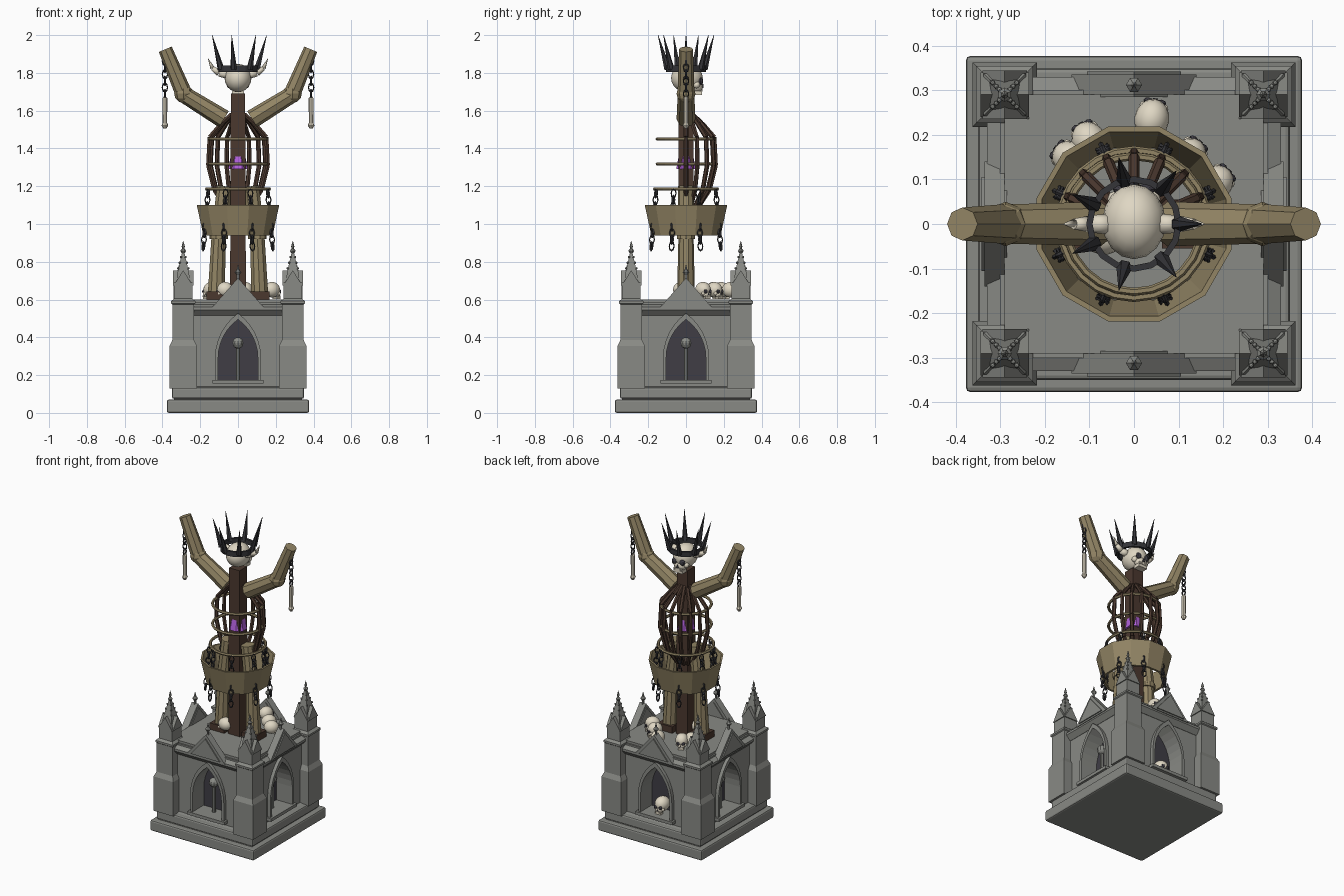
import bpy, bmesh, math
from math import pi, cos, sin, radians
from mathutils import Matrix, Vector

if "Cube" in bpy.data.objects:
    bpy.data.objects.remove(bpy.data.objects["Cube"])

I = Matrix.Identity(4)
T = lambda x, y, z: Matrix.Translation((x, y, z))
RZ = lambda a: Matrix.Rotation(a, 4, 'Z')
S = lambda x, y, z: Matrix.Diagonal((x, y, z, 1))
COL = dict(stone=(.25, .255, .235), dark=(.05, .047, .06), olive=(.29, .235, .13), wood=(.07, .04, .028),
           iron=(.035, .035, .04), bone=(.74, .68, .55), glow=(.45, .12, .72))
MAT = {}
for k, c in COL.items():
    MAT[k] = bpy.data.materials.new(k)
    MAT[k].diffuse_color = (*c, 1)


def finish(bm, name, mat, smooth=False, bevel=0):
    bmesh.ops.recalc_face_normals(bm, faces=bm.faces)
    me = bpy.data.meshes.new(name)
    bm.to_mesh(me)
    bm.free()
    ob = bpy.data.objects.new(name, me)
    bpy.context.collection.objects.link(ob)
    me.materials.append(MAT[mat])
    if smooth:
        for p in me.polygons:
            p.use_smooth = True
    if bevel:
        m = ob.modifiers.new('bevel', 'BEVEL')
        m.width, m.segments = bevel, 2
    return ob


def lathe(bm, prof, n, M=I, closed=False, off=0.0):
    rings = [[bm.verts.new(M @ Vector((r * cos(off + 2 * pi * i / n), r * sin(off + 2 * pi * i / n), z)))
              for i in range(n)] for r, z in prof]
    for a, b in zip(rings, rings[1:] + (rings[:1] if closed else [])):
        for i in range(n):
            j = (i + 1) % n
            bm.faces.new((a[i], a[j], b[j], b[i]))
    if not closed:
        bm.faces.new(rings[0])
        bm.faces.new(rings[-1])


def square(bm, prof, M=I):
    lathe(bm, [(h * math.sqrt(2), z) for h, z in prof], 4, M, off=pi / 4)


def tube(bm, a, b, r1, r2, n=8, off=0.0):
    a, b = Vector(a), Vector(b)
    d = b - a
    lathe(bm, [(r1, 0), (r2, d.length)], n, Matrix.Translation(a) @ d.to_track_quat('Z', 'Y').to_matrix().to_4x4(), off=off)


def box(bm, c, s, M=I):
    bmesh.ops.create_cube(bm, size=1, matrix=M @ T(*c) @ S(*s))


def ball(bm, c, r, M=I, u=8, v=6, s=(1, 1, 1)):
    bmesh.ops.create_uvsphere(bm, u_segments=u, v_segments=v, radius=r, matrix=M @ T(*c) @ S(*s))


def prism(bm, pts, y0, y1, M=I):
    a, b = [[bm.verts.new(M @ Vector((x, y, z))) for x, z in pts] for y in (y0, y1)]
    bm.faces.new(a)
    bm.faces.new(b)
    for i in range(len(pts)):
        j = (i + 1) % len(pts)
        bm.faces.new((a[i], a[j], b[j], b[i]))


def ring(bm, R, r, n, M=I, m=6):
    lathe(bm, [(R + r * cos(2 * pi * k / m), r * sin(2 * pi * k / m)) for k in range(m)], n, M, closed=True)


def chain(bm, a, b, n):
    a, b = Vector(a), Vector(b)
    q = (b - a).to_track_quat('Z', 'Y').to_matrix().to_4x4()
    h = (b - a).length / n * .66
    for i in range(n):
        M = Matrix.Translation(a.lerp(b, (i + .5) / n)) @ q @ RZ(i * pi / 2) @ Matrix.Rotation(pi / 2, 4, 'X')
        ring(bm, h, h * .24, 8, M @ S(.6, 1, 1), 4)


def arch(w, z0, zs, n=6):
    """Pointed arch outline, right foot over the apex to the left foot."""
    R, top = 2.4 * w, math.acos(1.4 / 2.4)
    right = [(w - R + R * cos(top * i / n), zs + R * sin(top * i / n)) for i in range(n + 1)]
    return [(w, z0)] + right + [(-x, z) for x, z in right[-2::-1]] + [(-w, z0)]


def skull(name, x, y, z, r, yaw):
    """Skull facing +y before the yaw turn."""
    M = T(x, y, z) @ RZ(yaw) @ S(r, r, r)
    bm = bmesh.new()
    ball(bm, (0, 0, .1), 1, M, 16, 10, (.95, 1.12, 1))
    ball(bm, (0, .72, -.5), .55, M, 10, 6, (1.1, .75, .8))
    for i in (-1, 1):
        ball(bm, (.55 * i, .68, -.38), .25, M)
    finish(bm, name, 'bone', True)
    bm = bmesh.new()
    box(bm, (0, .75, -.95), (.85, .6, .28), M)
    for i in range(6):
        box(bm, ((i - 2.5) * .14, 1.06, -.76), (.11, .1, .2), M)
    finish(bm, name + '_jaw', 'bone')
    bm = bmesh.new()
    for i in (-1, 1):
        ball(bm, (.36 * i, .96, -.12), .27, M, s=(1, .7, 1))
    prism(bm, [(-.13, -.6), (.13, -.6), (0, -.3)], .9, 1.16, M)
    finish(bm, name + '_sockets', 'dark')


# stepped plinth
for nm, h, z0, z1 in (('plinth', .377, 0, .07), ('plinth_step', .35, .075, .135)):
    bm = bmesh.new()
    box(bm, (0, 0, (z0 + z1) / 2), (2 * h, 2 * h, z1 - z0))
    finish(bm, nm, 'stone', bevel=.01)

# shrine core and terrace
bm = bmesh.new()
square(bm, [(.34, .06), (.34, .13), (.3, .14), (.3, .175), (.2, .175), (.2, .52), (.29, .52), (.29, .6)])
finish(bm, 'shrine_core', 'stone')

# four niche walls: wall panel, arch moulding, gable, finial, mullion
SIDES = [('front', 0), ('right', pi / 2), ('back', pi), ('left', -pi / 2)]
for side, a in SIDES:
    M = RZ(a)
    bm = bmesh.new()
    inner = arch(.105, .175, .29)
    prism(bm, [(-.3, .175), (-.3, .585), (.3, .585), (.3, .175)] + inner, -.3, -.2, M)
    finish(bm, side + '_wall', 'stone')
    bm = bmesh.new()
    prism(bm, arch(.122, .175, .29) + inner[::-1], -.322, -.29, M)
    box(bm, (0, -.315, .165), (.27, .04, .02), M)
    finish(bm, side + '_arch_moulding', 'stone')
    bm = bmesh.new()
    prism(bm, [(-.296, .515), (-.302, .515), (-.33, .545), (-.33, .56), (-.296, .575)], -.24, .24, M @ RZ(pi / 2) @ S(-1, 1, 1))
    prism(bm, [(-.3, .515), (-.33, .545), (-.33, .56), (-.3, .575)], -.24, .24, M @ RZ(pi / 2))
    prism(bm, [(-.14, .555), (.14, .555), (0, .715)], -.335, -.29, M)
    prism(bm, [(-.105, .565), (.105, .565), (0, .69)], -.342, -.285, M)
    lathe(bm, [(.008, .69), (.008, .73), (.018, .745), (.008, .757), (.001, .785)], 6, M @ T(0, -.312, 0))
    finish(bm, side + '_gable', 'stone')
    bm = bmesh.new()
    prism(bm, inner, -.206, -.201, M)
    finish(bm, side + '_niche_back', 'dark')
    if side != 'back':
        bm = bmesh.new()
        tube(bm, M @ Vector((0, -.25, .17)), M @ Vector((0, -.25, .36)), .011, .011)
        ball(bm, (0, -.25, .37), .03, M, 10, 8)
        finish(bm, side + '_mullion', 'stone')

# corner buttresses with gablets, crocketed spire and finial
for i in range(4):
    M = RZ(i * pi / 2) @ T(.29, .29, 0)
    bm = bmesh.new()
    square(bm, [(.072, .13), (.072, .355), (.058, .385), (.058, .575), (.064, .58), (.064, .592), (.048, .605),
                (.048, .69), (.034, .71), (.031, .74), (.004, .86)], M)
    for k in range(4):
        K = M @ RZ(k * pi / 2)
        prism(bm, [(-.05, .675), (.05, .675), (0, .755)], -.054, -.02, K)
        for h, z in ((.027, .765), (.019, .795), (.012, .825)):
            ball(bm, (h, h, z), .0065, K, 5, 4)
    lathe(bm, [(.004, .84), (.016, .858), (.005, .87), (.009, .88), (.001, .91)], 6, M)
    finish(bm, 'corner_pinnacle', 'stone')

# spine post and feet
bm = bmesh.new()
square(bm, [(.042, .59), (.038, 1.69)])
finish(bm, 'spine_post', 'wood')
bm = bmesh.new()
for s in (-1, 1):
    box(bm, (s * .115, 0, .62), (.105, .11, .045))
finish(bm, 'feet', 'wood')

# legs and raised arms
bm = bmesh.new()
for s in (-1, 1):
    tube(bm, (s * .115, 0, .63), (s * .102, 0, .94), .047, .04, 10)
    tube(bm, (s * .102, 0, .92), (s * .102, 0, .95), .049, .049, 10)
    tube(bm, (s * .1, 0, .94), (s * .07, 0, 1.2), .046, .042, 10)
finish(bm, 'legs', 'olive')
bm = bmesh.new()
for s in (-1, 1):
    tube(bm, (s * .075, 0, 1.555), (s * .285, 0, 1.685), .05, .044)
    ball(bm, (s * .288, 0, 1.69), .05)
    tube(bm, (s * .285, 0, 1.685), (s * .385, 0, 1.925), .045, .037)
finish(bm, 'arms', 'olive')

# rib cage on the back half
bm = bmesh.new()
RIB = [(.035, 1.58), (.085, 1.535), (.15, 1.46), (.158, 1.31), (.125, 1.18), (.06, 1.08)]
for i in range(9):
    a = i * pi / 8
    pts = [Vector((r * cos(a), r * sin(a), z)) for r, z in RIB]
    for p, q in zip(pts, pts[1:]):
        tube(bm, p, q, .0125, .0125, 6)
finish(bm, 'ribs', 'wood')

# cage hoops and flared belt
for z, R in ((1.45, .152), (1.318, .152), (1.185, .166)):
    bm = bmesh.new()
    ring(bm, R, .009, 24, T(0, 0, z))
    finish(bm, 'cage_hoop', 'olive')
bm = bmesh.new()
lathe(bm, [(.19, .94), (.226, 1.1), (.214, 1.1), (.176, .94)], 12, closed=True, off=pi / 12)
finish(bm, 'flared_belt', 'olive')

# glowing heart
bm = bmesh.new()
lathe(bm, [(.056, 1.29), (.04, 1.37)], 8, off=pi / 8)
finish(bm, 'glowing_heart', 'glow')

# hanging chains and bones
bm = bmesh.new()
for i in range(8):
    a = (i + .5) * pi / 4
    chain(bm, (.17 * cos(a), .17 * sin(a), 1.18), (.2 * cos(a), .2 * sin(a), .865), 9)
finish(bm, 'belt_chains', 'iron')
bm = bmesh.new()
for s in (-1, 1):
    chain(bm, (s * .387, 0, 1.88), (s * .387, 0, 1.67), 6)
finish(bm, 'hand_chains', 'iron')
bm = bmesh.new()
for s in (-1, 1):
    lathe(bm, [(.006, 1.675), (.013, 1.665), (.012, 1.535), (.018, 1.522), (.008, 1.505)], 8, T(s * .387, 0, 0))
finish(bm, 'hanging_bones', 'bone')

# crowned head with horns
skull('head', 0, .005, 1.765, .075, 0)
bm = bmesh.new()
for s in (-1, 1):
    path = [(.05, 1.79, .024), (.1, 1.8, .019), (.135, 1.825, .012), (.158, 1.875, .001)]
    for (x, z, r), (x2, z2, r2) in zip(path, path[1:]):
        tube(bm, (s * x, 0, z), (s * x2, 0, z2), r, r2)
finish(bm, 'horns', 'bone', True)
bm = bmesh.new()
lathe(bm, [(.093, 1.805), (.107, 1.805), (.107, 1.838), (.093, 1.838)], 16, closed=True)
for i in range(7):
    a = 2 * pi * i / 7
    tube(bm, (.1 * cos(a), .1 * sin(a), 1.82), (.152 * cos(a), .152 * sin(a), 2), .018, .001, 6)
finish(bm, 'spiked_crown', 'iron')

# loose skulls on the terrace and in the back niche
for x, y, yaw in ((.18, .09, -50), (.04, .235, -10), (-.1, .185, 25), (-.14, .145, 55), (-.07, -.03, 80), (.12, .15, -40)):
    skull('terrace_skull', x, y, .648, .041, radians(yaw))
skull('niche_skull', 0, .245, .225, .046, 0)

for m in bpy.data.materials:
    if m.users and not m.is_grease_pencil:
        m.use_nodes = True
        m.node_tree.nodes["Principled BSDF"].inputs["Base Color"].default_value = m.diffuse_color
